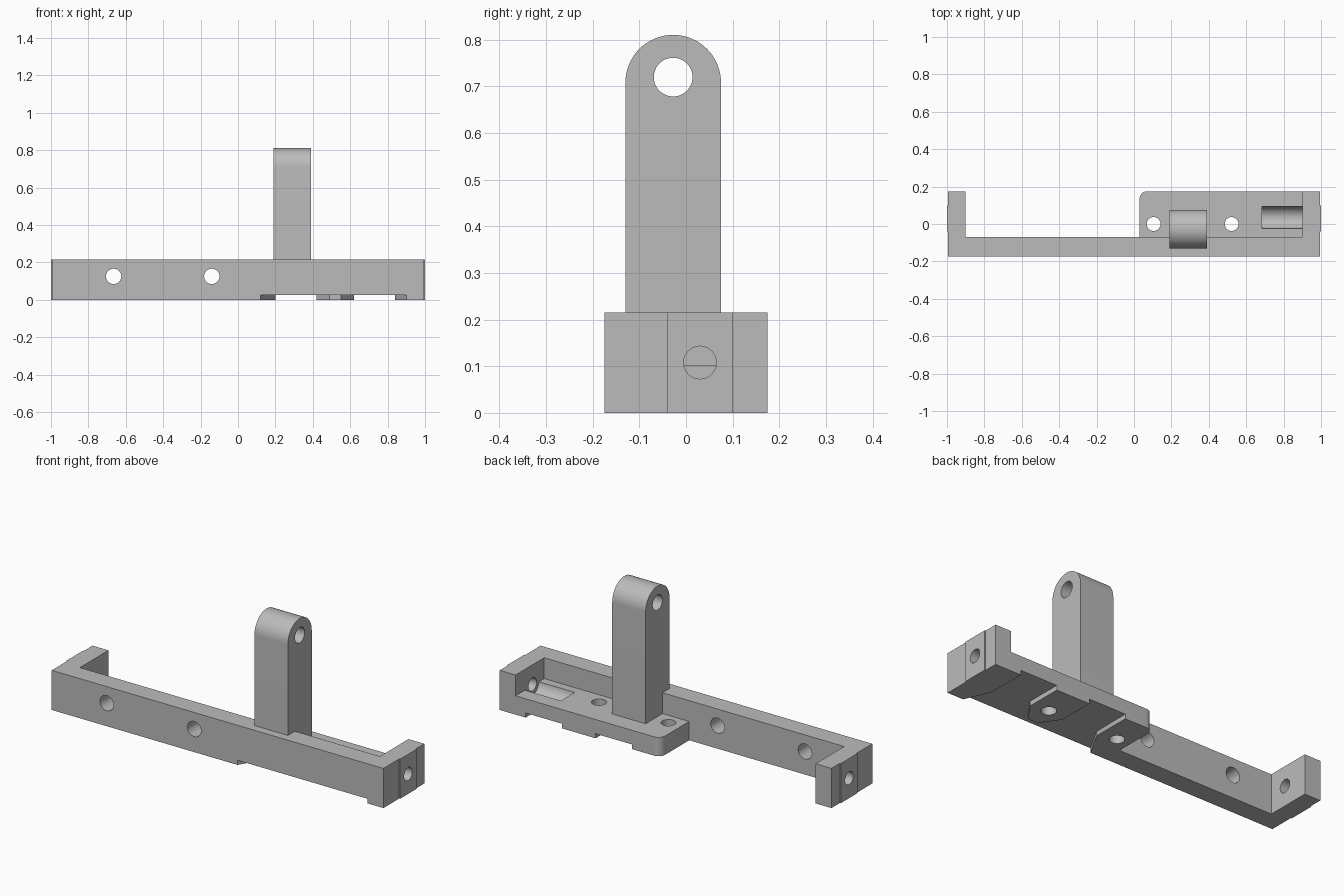
import bpy, bmesh
from math import pi, cos, sin, radians
from mathutils import Matrix, Vector

if "Cube" in bpy.data.objects:
    bpy.data.objects.remove(bpy.data.objects["Cube"], do_unlink=True)

GREY = (0.5, 0.5, 0.5, 1)
mat = bpy.data.materials.new("plain grey")
mat.use_nodes = True
mat.diffuse_color = GREY
mat.node_tree.nodes["Principled BSDF"].inputs["Base Color"].default_value = GREY


def add_object(name, bm):
    bmesh.ops.recalc_face_normals(bm, faces=bm.faces)
    mesh = bpy.data.meshes.new(name)
    bm.to_mesh(mesh)
    bm.free()
    mesh.materials.append(mat)
    obj = bpy.data.objects.new(name, mesh)
    bpy.context.collection.objects.link(obj)
    return obj


def prism(name, outline, low, high, axis="Z"):
    """Extrude an outline: (x, y) along Z, or (y, z) along X."""
    def place(p):
        return (p[0], p[1], low) if axis == "Z" else (low, p[0], p[1])
    bm = bmesh.new()
    face = bm.faces.new([bm.verts.new(place(p)) for p in outline])
    new = bmesh.ops.extrude_face_region(bm, geom=[face])["geom"]
    step = Vector((0, 0, high - low)) if axis == "Z" else Vector((high - low, 0, 0))
    bmesh.ops.translate(bm, vec=step, verts=[v for v in new if isinstance(v, bmesh.types.BMVert)])
    return add_object(name, bm)


def drill(center, radius, length, axis):
    """Cylinder cutter centred on a point along the given axis."""
    turn = {"X": Matrix.Rotation(pi / 2, 4, "Y"),
            "Y": Matrix.Rotation(pi / 2, 4, "X"), "Z": Matrix()}[axis]
    bm = bmesh.new()
    bmesh.ops.create_cone(bm, cap_ends=True, segments=48, radius1=radius, radius2=radius,
                          depth=length, matrix=Matrix.Translation(center) @ turn)
    return add_object("cutter", bm)


def cut(obj, cutters):
    for cutter in cutters:
        cutter.hide_render = True
        mod = obj.modifiers.new("cut", "BOOLEAN")
        mod.operation, mod.solver, mod.object = "DIFFERENCE", "EXACT", cutter
        bpy.context.view_layer.objects.active = obj
        bpy.ops.object.modifier_apply(modifier=mod.name)
        bpy.data.objects.remove(cutter, do_unlink=True)


def arc(cx, cy, r, start, end, steps):
    return [(cx + r * cos(radians(start + (end - start) * i / steps)),
             cy + r * sin(radians(start + (end - start) * i / steps))) for i in range(steps + 1)]


def relief():
    """Shallow underside pocket that leaves three pads standing."""
    middle_pad = [(.62, .3), (.62, -.02), (.55, -.12), (.49, -.12), (.42, -.02), (.42, .3)]
    return prism("cutter", [(.2, .3), (.2, -.035), (.08, -.245), (.93, -.245),
                            (.84, -.035), (.84, .3)] + middle_pad, -.1, .025)


FRONT, BACK, INNER, HEIGHT, PLATE_TOP = -.175, .175, -.07, .215, .102

# U-shaped frame with slightly raised bands on both ends
right_half = [(.995, FRONT), (.995, -.04), (1, -.04), (1, .1), (.995, .1),
              (.995, BACK), (.9, BACK), (.9, INNER)]
frame = prism("frame", right_half + [(-x, y) for x, y in reversed(right_half)], 0, HEIGHT)
cut(frame, [relief()]
    + [drill((x, -.12, .125), .041, .3, "Y") for x in (-.665, -.14)]
    + [drill((x, .03, .108), .035, .3, "X") for x in (-.95, .95)])

# Mounting plate with one rounded corner, screw holes and a round trough
plate = prism("mounting_plate", [(.03, INNER), (.9, INNER), (.9, BACK)]
              + arc(.07, BACK - .04, .04, 90, 180, 10), 0, PLATE_TOP)
cut(plate, [relief(), drill((.795, .035, .108), .06, .22, "X")]
    + [drill((x, 0, .05), .037, .4, "Z") for x in (.105, .522)])

# Upright post with rounded top and cross hole
post = prism("upright_post", [(-.13, .09), (.075, .09)]
             + arc(-.0275, .708, .1025, 0, 180, 32), .19, .39, "X")
cut(post, [drill((.29, -.0275, .72), .0415, .5, "X")])

# Smooth the round surfaces, keep edges sharp
bpy.ops.object.select_all(action="DESELECT")
for obj in (frame, plate, post):
    obj.select_set(True)
bpy.context.view_layer.objects.active = frame
bpy.ops.object.shade_smooth_by_angle(angle=radians(30))
